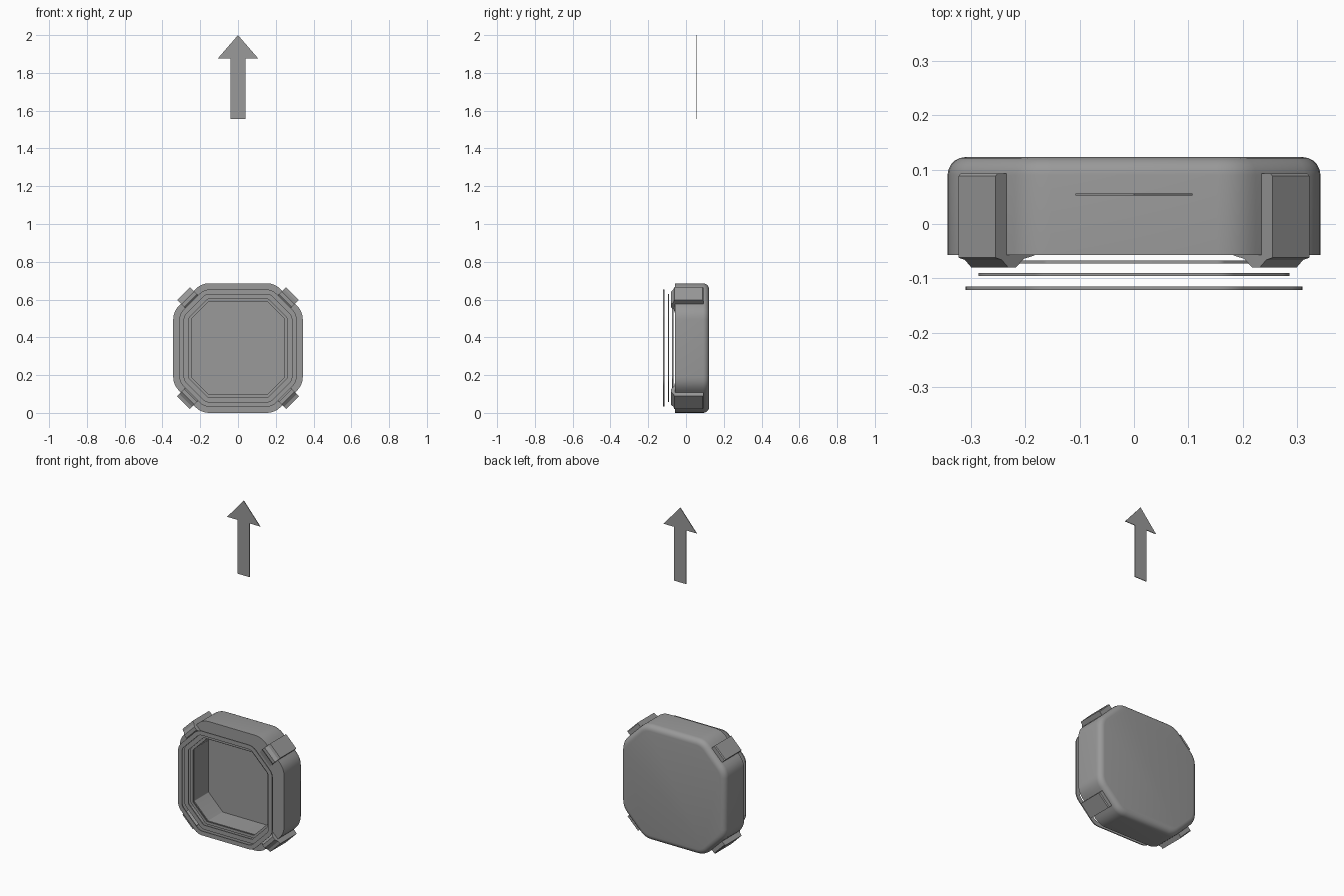
import bpy, bmesh, math
from mathutils import Vector

cube = bpy.data.objects.get("Cube")
if cube:
    bpy.data.objects.remove(cube, do_unlink=True)

CENTRE_Z = 0.343
CORNER_R = 0.1

grey = bpy.data.materials.new("neutral_grey")
grey.use_nodes = True
grey.diffuse_color = (0.32, 0.32, 0.32, 1)
grey.node_tree.nodes["Principled BSDF"].inputs["Base Color"].default_value = (0.32, 0.32, 0.32, 1)


def finish(name, bm, smooth=True):
    bmesh.ops.recalc_face_normals(bm, faces=bm.faces)
    mesh = bpy.data.meshes.new(name)
    bm.to_mesh(mesh)
    bm.free()
    mesh.materials.append(grey)
    obj = bpy.data.objects.new(name, mesh)
    bpy.context.collection.objects.link(obj)
    if smooth:
        bpy.ops.object.select_all(action='DESELECT')
        obj.select_set(True)
        bpy.context.view_layer.objects.active = obj
        bpy.ops.object.shade_smooth_by_angle(angle=math.radians(32))
    return obj


def outline(inset, y, steps=4):
    """Square with cut, softly rounded corners, shrunk by inset."""
    points = []
    for quarter in range(4):
        turn = quarter * math.pi / 2
        for cx, cz, start in ((0.243, 0.153, 0), (0.153, 0.243, math.pi / 4)):
            for s in range(steps + 1):
                a = start + s / steps * math.pi / 4
                r = CORNER_R - inset
                x, z = cx + r * math.cos(a), cz + r * math.sin(a)
                points.append((x * math.cos(turn) - z * math.sin(turn), y,
                               x * math.sin(turn) + z * math.cos(turn) + CENTRE_Z))
    return points


def loft(name, profile, closed):
    """Sweep a profile of (inset, y) around the outline."""
    bm = bmesh.new()
    loops = [[bm.verts.new(p) for p in outline(i, y)] for i, y in profile]
    pairs = list(zip(loops, loops[1:]))
    if closed:
        pairs.append((loops[-1], loops[0]))
    else:
        bm.faces.new(loops[0])
        bm.faces.new(loops[-1])
    for a, b in pairs:
        for k in range(len(a)):
            n = (k + 1) % len(a)
            bm.faces.new((a[k], a[n], b[n], b[k]))
    return finish(name, bm)


def extrude_profile(name, points, offset):
    """Solid between a flat polygon and its copy moved by offset."""
    bm = bmesh.new()
    face = bm.faces.new([bm.verts.new(p) for p in points])
    moved = bmesh.ops.extrude_face_region(bm, geom=[face], use_keep_orig=True)
    verts = [g for g in moved["geom"] if isinstance(g, bmesh.types.BMVert)]
    bmesh.ops.translate(bm, verts=verts, vec=offset)
    return finish(name, bm, smooth=False)


# Hollow housing: rounded back edge, side wall, front rim, cavity and floor
BEVEL = 0.033
back = [(BEVEL * (1 - math.sin(t)), 0.123 - BEVEL * (1 - math.cos(t)))
        for t in (k / 5 * math.pi / 2 for k in range(6))]
loft("housing", back + [(0, -0.057), (0.094, -0.057), (0.094, 0.08)], False)

# Thin stepped frames floating in front of the rim
for name, outer, inner, y in (("outer_frame", 0.033, 0.058, -0.118),
                              ("middle_frame", 0.057, 0.083, -0.093),
                              ("inner_frame", 0.081, 0.097, -0.070)):
    loft(name, [(outer, y - 0.003), (outer, y + 0.003),
                (inner, y + 0.003), (inner, y - 0.003)], True)

# Corner clips hooked over the rim: (distance along the diagonal, y)
clip = [(0.37, 0.093), (0.403, 0.093), (0.408, 0.088), (0.408, -0.062),
        (0.392, -0.066), (0.375, -0.08), (0.355, -0.08), (0.335, -0.064),
        (0.307, -0.058), (0.307, -0.052), (0.37, -0.052)]
for side, sx in (("left", 1), ("right", -1)):
    for level, sz in (("upper", 1), ("lower", -1)):
        out = Vector((sx, 0, sz)).normalized()
        across = Vector((-sz, 0, sx)).normalized() * 0.048
        base = Vector((0, 0, CENTRE_Z)) - across
        points = [base + out * d + Vector((0, y, 0)) for d, y in clip]
        extrude_profile(f"{level}_{side}_clip", points, across * 2)

# Flat arrow pointing up, high above the housing
half = [(0.04, 1.555), (0.04, 1.875), (0.108, 1.875)]
arrow = half + [(0, 2.0)] + [(-x, z) for x, z in reversed(half)]
extrude_profile("up_arrow", [(x, 0.052, z) for x, z in arrow], Vector((0, 0.004, 0)))
